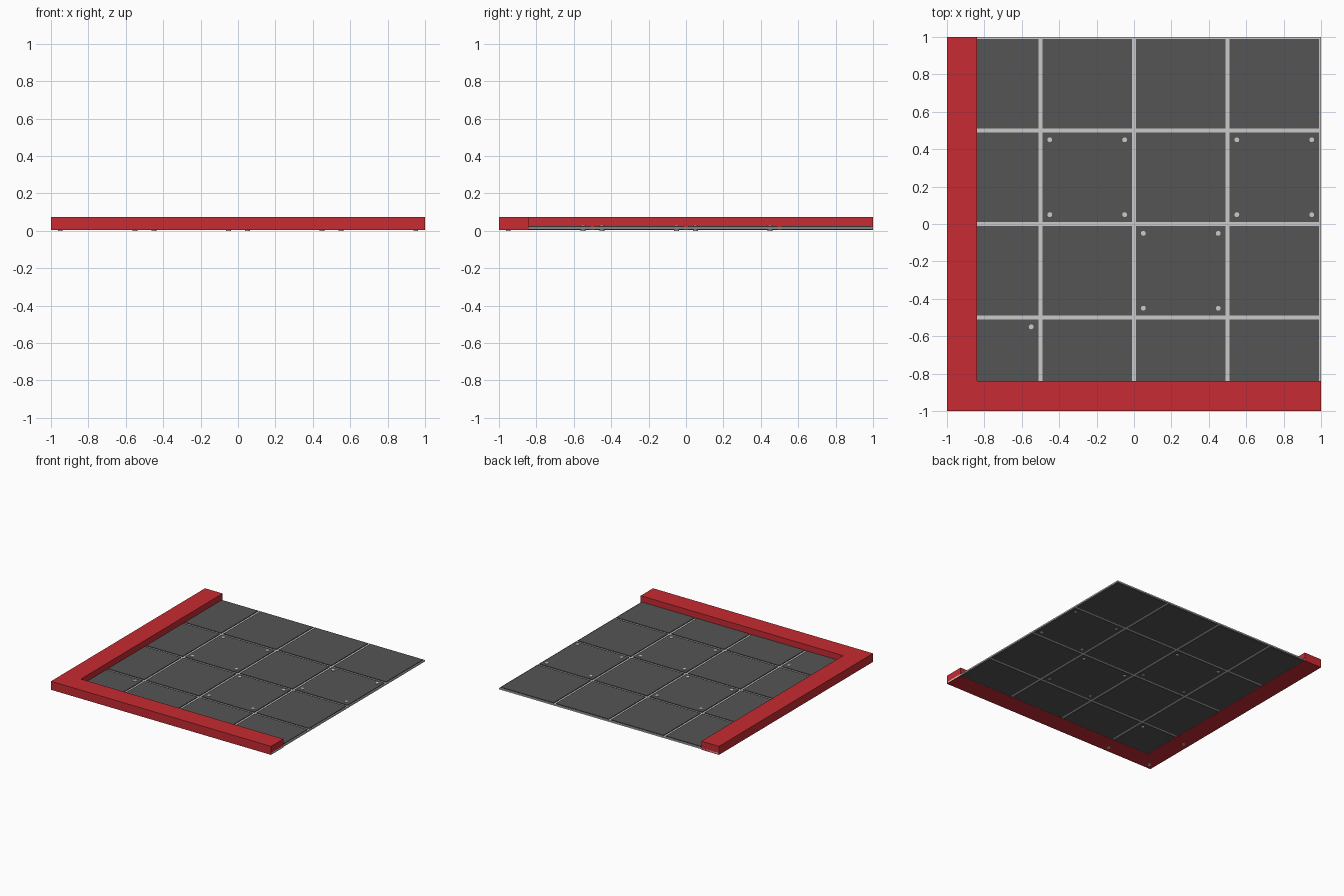
import bpy, bmesh
from mathutils import Matrix, Vector

if "Cube" in bpy.data.objects:
    bpy.data.objects.remove(bpy.data.objects["Cube"])


def material(name, color):
    m = bpy.data.materials.new(name)
    m.diffuse_color = (*color, 1)
    m.use_nodes = True
    m.node_tree.nodes["Principled BSDF"].inputs["Base Color"].default_value = m.diffuse_color
    return m


RED = material("red_paint", (0.57, 0.024, 0.032))
DARK = material("dark_panel", (0.09, 0.09, 0.09))


def finish(name, bm, mat=None):
    bmesh.ops.recalc_face_normals(bm, faces=bm.faces)
    me = bpy.data.meshes.new(name)
    bm.to_mesh(me)
    bm.free()
    ob = bpy.data.objects.new(name, me)
    bpy.context.collection.objects.link(ob)
    if mat:
        me.materials.append(mat)
    return ob


def add_box(bm, lo, hi):
    lo, hi = Vector(lo), Vector(hi)
    mtx = Matrix.Translation((lo + hi) / 2) @ Matrix.Diagonal((*(hi - lo), 1))
    bmesh.ops.create_cube(bm, size=1, matrix=mtx)


# L-shaped raised border along the left and front edges
bm = bmesh.new()
outline = [(-1, -1), (1, -1), (1, -0.84), (-0.84, -0.84), (-0.84, 1), (-1, 1)]
face = bm.faces.new([bm.verts.new((x, y, 0.005)) for x, y in outline])
ext = bmesh.ops.extrude_face_region(bm, geom=[face], use_keep_orig=True)
verts = [v for v in ext["geom"] if isinstance(v, bmesh.types.BMVert)]
bmesh.ops.translate(bm, verts=verts, vec=(0, 0, 0.07))
finish("border_rail", bm, RED)

# Thin grey core visible in the grooves between tiles
bm = bmesh.new()
add_box(bm, (-0.99, -0.99, 0.009), (1, 1, 0.02))
finish("core_plate", bm)

# 4 x 4 dark floor tiles, showing on both faces of the core
bm = bmesh.new()
for i in range(4):
    for j in range(4):
        x, y = -1 + i * 0.5, -1 + j * 0.5
        add_box(bm, (x + 0.01, y + 0.01, 0.006), (x + 0.49, y + 0.49, 0.026))
finish("floor_tiles", bm, DARK)

# Rivets through the corners of four of the tiles
bm = bmesh.new()
for i, j in ((0, 0), (1, 2), (2, 1), (3, 2)):
    for dx in (0.05, 0.45):
        for dy in (0.05, 0.45):
            bmesh.ops.create_cone(
                bm, cap_ends=True, segments=12, radius1=0.013, radius2=0.013,
                depth=0.03,
                matrix=Matrix.Translation((-1 + i * 0.5 + dx, -1 + j * 0.5 + dy, 0.015)))
finish("rivets", bm)
